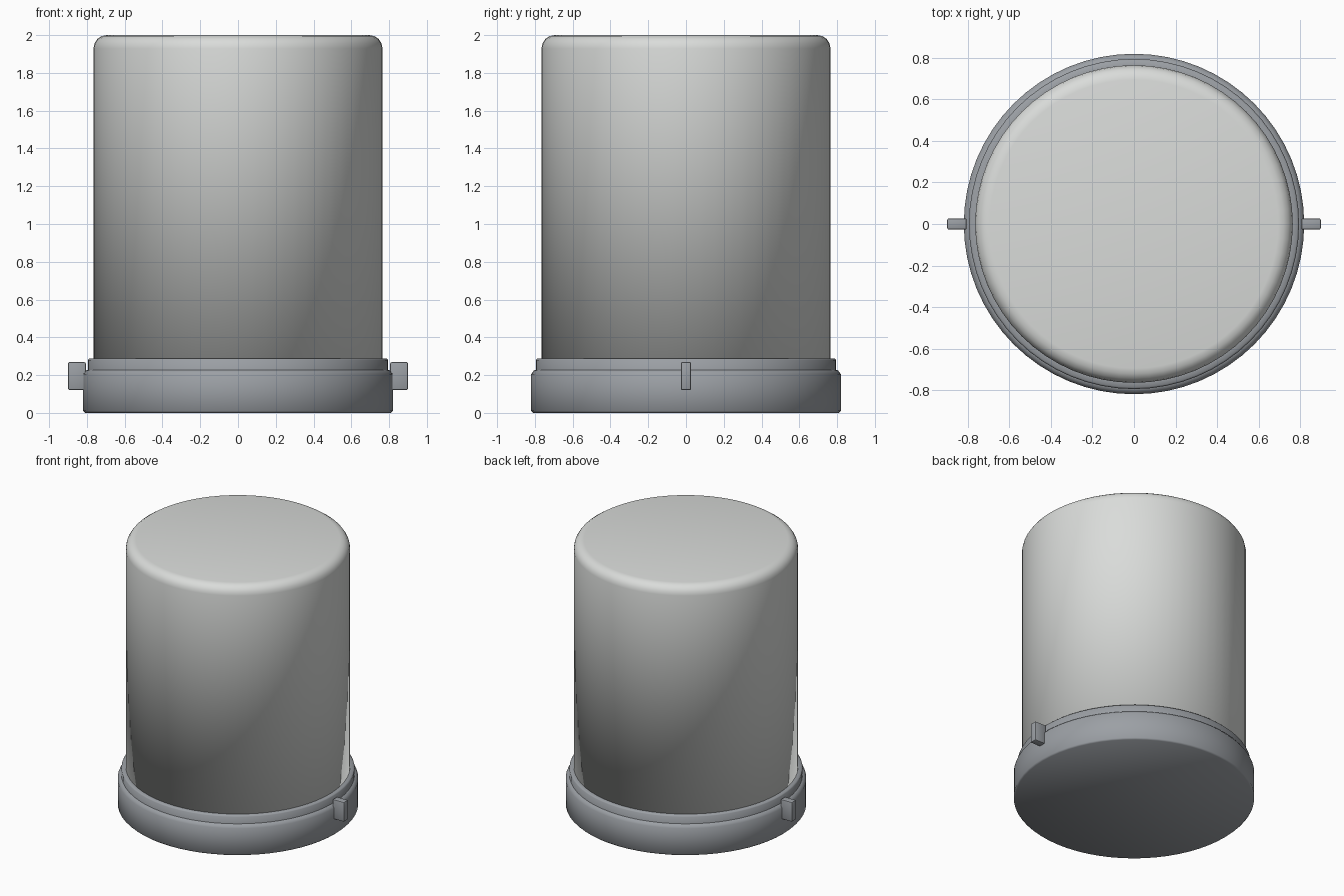
import bpy, bmesh, math

cube = bpy.data.objects.get("Cube")
if cube:
    bpy.data.objects.remove(cube, do_unlink=True)


def material(name, rgb):
    mat = bpy.data.materials.new(name)
    mat.use_nodes = True
    mat.diffuse_color = (*rgb, 1)
    mat.node_tree.nodes["Principled BSDF"].inputs["Base Color"].default_value = (*rgb, 1)
    return mat


shell_grey = material("light grey", (0.70, 0.715, 0.70))
base_grey = material("blue grey", (0.33, 0.35, 0.375))


def finish(name, bm, mat, angle):
    mesh = bpy.data.meshes.new(name)
    bmesh.ops.recalc_face_normals(bm, faces=bm.faces)
    bm.to_mesh(mesh)
    bm.free()
    obj = bpy.data.objects.new(name, mesh)
    bpy.context.collection.objects.link(obj)
    mesh.materials.append(mat)
    bpy.ops.object.select_all(action="DESELECT")
    obj.select_set(True)
    bpy.context.view_layer.objects.active = obj
    if angle:
        bpy.ops.object.shade_smooth_by_angle(angle=math.radians(angle))
    else:
        bpy.ops.object.shade_smooth()
    return obj


def lathe(name, profile, mat, angle, sides=64):
    """Stack rings of (radius, height), closed with flat caps."""
    bm = bmesh.new()
    rings = [[bm.verts.new((r * math.cos(math.tau * i / sides),
                            r * math.sin(math.tau * i / sides), z))
              for i in range(sides)] for r, z in profile]
    for low, high in zip(rings, rings[1:]):
        for i in range(sides):
            j = (i + 1) % sides
            bm.faces.new((low[i], low[j], high[j], high[i]))
    bm.faces.new(rings[0][::-1])
    bm.faces.new(rings[-1])
    return finish(name, bm, mat, angle)


# Tall shell with a softly rounded shoulder
shoulder = [(0.695 + 0.07 * math.cos(a), 1.93 + 0.07 * math.sin(a))
            for a in (math.pi / 2 * k / 4 for k in range(5))]
lathe("canister_shell", [(0.765, 0.2)] + shoulder, shell_grey, 0)

# Base collar and the narrower step above it
lathe("base_collar", [(0.81, 0), (0.82, 0.01), (0.82, 0.205), (0.805, 0.225), (0.79, 0.23)],
      base_grey, 50)
lathe("collar_step", [(0.795, 0.19), (0.795, 0.28), (0.787, 0.288), (0.76, 0.288)],
      base_grey, 50)

# Side lugs
for side, label in ((1, "left"), (-1, "right")):
    bm = bmesh.new()
    bmesh.ops.create_cube(bm, size=1)
    for v in bm.verts:
        v.co = (side * 0.853 + v.co.x * 0.094, v.co.y * 0.054, 0.195 + v.co.z * 0.148)
    bmesh.ops.bevel(bm, geom=bm.edges[:], offset=0.008, segments=2,
                    profile=0.5, affect="EDGES")
    finish(label + "_lug", bm, base_grey, 40)
